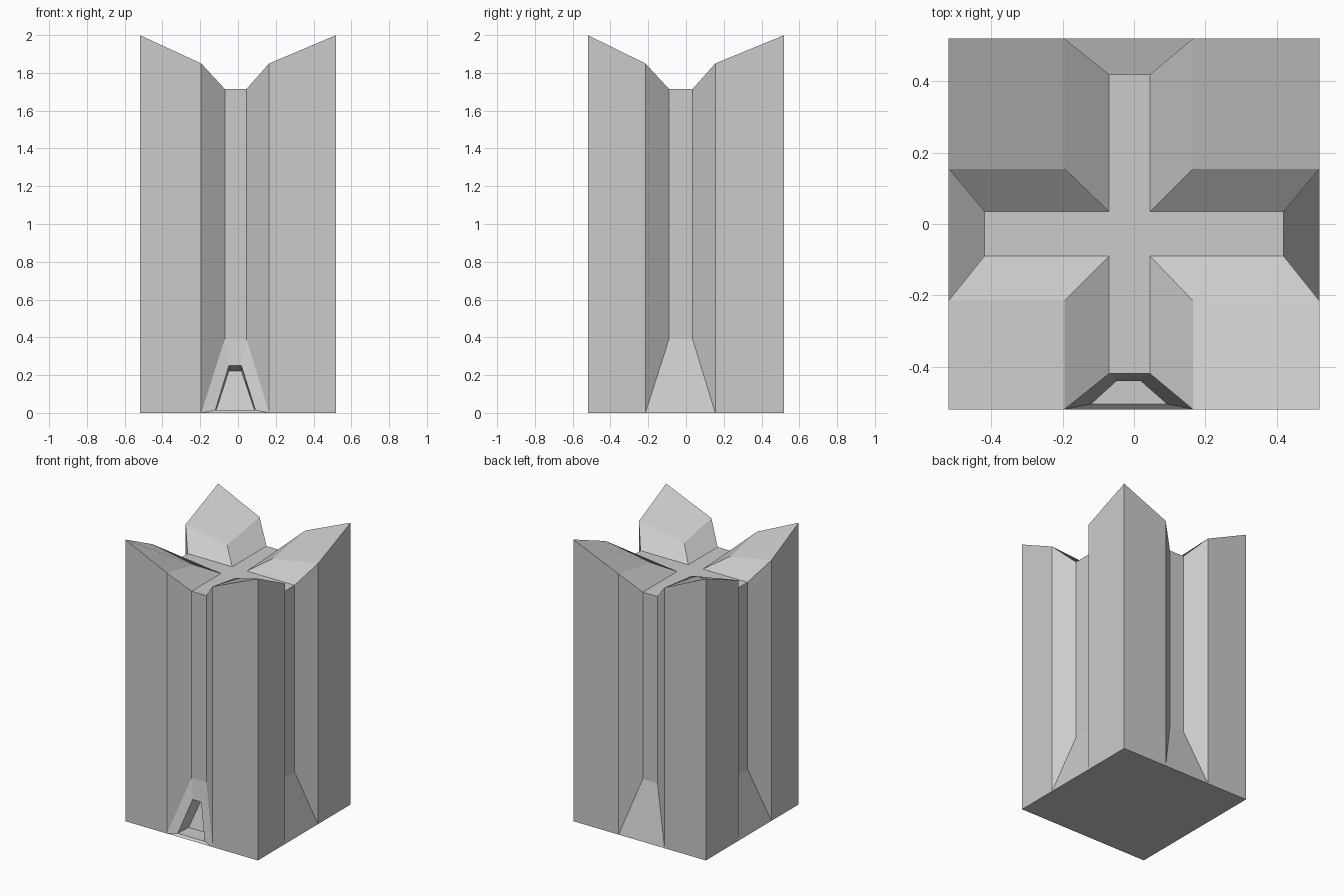
import bpy, bmesh

if "Cube" in bpy.data.objects:
    bpy.data.objects.remove(bpy.data.objects["Cube"])

R, G = 0.52, 0.42                     # outer half width, groove floor distance
OUT_X, IN_X = {-1: -0.195, 1: 0.165}, {-1: -0.07, 1: 0.045}
OUT_Y, IN_Y = {-1: -0.215, 1: 0.155}, {-1: -0.09, 1: 0.035}
TOP, EDGE, INNER, CROSS, FOOT = 2.0, 1.85, 1.79, 1.715, 0.39

bm = bmesh.new()


def face(*pts):
    return bm.faces.new([bm.verts.new(p) for p in pts])


def arm(p, side, has_door):
    """Groove floor, sloped foot and roof channel on one side; p maps (across, out, z)."""
    o, i, i_other = p["outer"], p["inner"], p["end"]
    at = p["at"]
    l0, r0 = at(o[-1], side * R, 0), at(o[1], side * R, 0)
    l1, r1 = at(i[-1], side * G, FOOT), at(i[1], side * G, FOOT)
    l2, r2 = at(i[-1], side * G, CROSS), at(i[1], side * G, CROSS)
    face(l1, r1, r2, l2)
    face(l2, r2, at(i[1], i_other[side], CROSS), at(i[-1], i_other[side], CROSS))
    if not has_door:
        face(l0, r0, r1, l1)
        return
    # Sunken doorway: frame, tunnel and back panel
    outer = [l0, r0, r1, l1]
    rim = [(-0.12, -0.505, 0.015), (0.092, -0.505, 0.015),
           (0.018, -0.44, 0.25), (-0.048, -0.44, 0.25)]
    back = [(-0.115, -0.39, 0.015), (0.087, -0.39, 0.015),
            (0.018, -0.33, 0.222), (-0.048, -0.33, 0.222)]
    for a, b in ((outer, rim), (rim, back)):
        for k in range(4):
            n = (k + 1) % 4
            face(a[k], a[n], b[n], b[k])
    face(*back)


# Four corner towers
for sx in (-1, 1):
    for sy in (-1, 1):
        ox, oy, ix, iy = OUT_X[sx], OUT_Y[sy], IN_X[sx], IN_Y[sy]
        c, c0 = (sx * R, sy * R, TOP), (sx * R, sy * R, 0)
        a, a0 = (ox, sy * R, EDGE), (ox, sy * R, 0)
        b, b0 = (sx * R, oy, EDGE), (sx * R, oy, 0)
        d, e = (ox, oy, INNER), (ix, iy, CROSS)
        g, g1 = (ix, sy * G, CROSS), (ix, sy * G, FOOT)
        h, h1 = (sx * G, iy, CROSS), (sx * G, iy, FOOT)
        face(c, a, d, b)
        face(a, g, e, d)
        face(b, d, e, h)
        face(c0, a0, a, c)
        face(c0, b0, b, c)
        face(a0, g1, g, a)
        face(b0, h1, h, b)

# Grooved sides
along_x = dict(outer=OUT_X, inner=IN_X, end=IN_Y, at=lambda u, v, z: (u, v, z))
along_y = dict(outer=OUT_Y, inner=IN_Y, end=IN_X, at=lambda u, v, z: (v, u, z))
for s in (-1, 1):
    arm(along_x, s, s == -1)
    arm(along_y, s, False)

# Roof centre and underside
face(*[(IN_X[x], IN_Y[y], CROSS) for x, y in ((-1, -1), (1, -1), (1, 1), (-1, 1))])
face((-R, -R, 0), (OUT_X[-1], -R, 0), (OUT_X[1], -R, 0), (R, -R, 0),
     (R, OUT_Y[-1], 0), (R, OUT_Y[1], 0), (R, R, 0), (OUT_X[1], R, 0),
     (OUT_X[-1], R, 0), (-R, R, 0), (-R, OUT_Y[1], 0), (-R, OUT_Y[-1], 0))

bmesh.ops.remove_doubles(bm, verts=bm.verts[:], dist=0.0005)
bmesh.ops.recalc_face_normals(bm, faces=bm.faces[:])
mesh = bpy.data.meshes.new("tower")
bm.to_mesh(mesh)
bm.free()
bpy.context.collection.objects.link(bpy.data.objects.new("tower", mesh))
